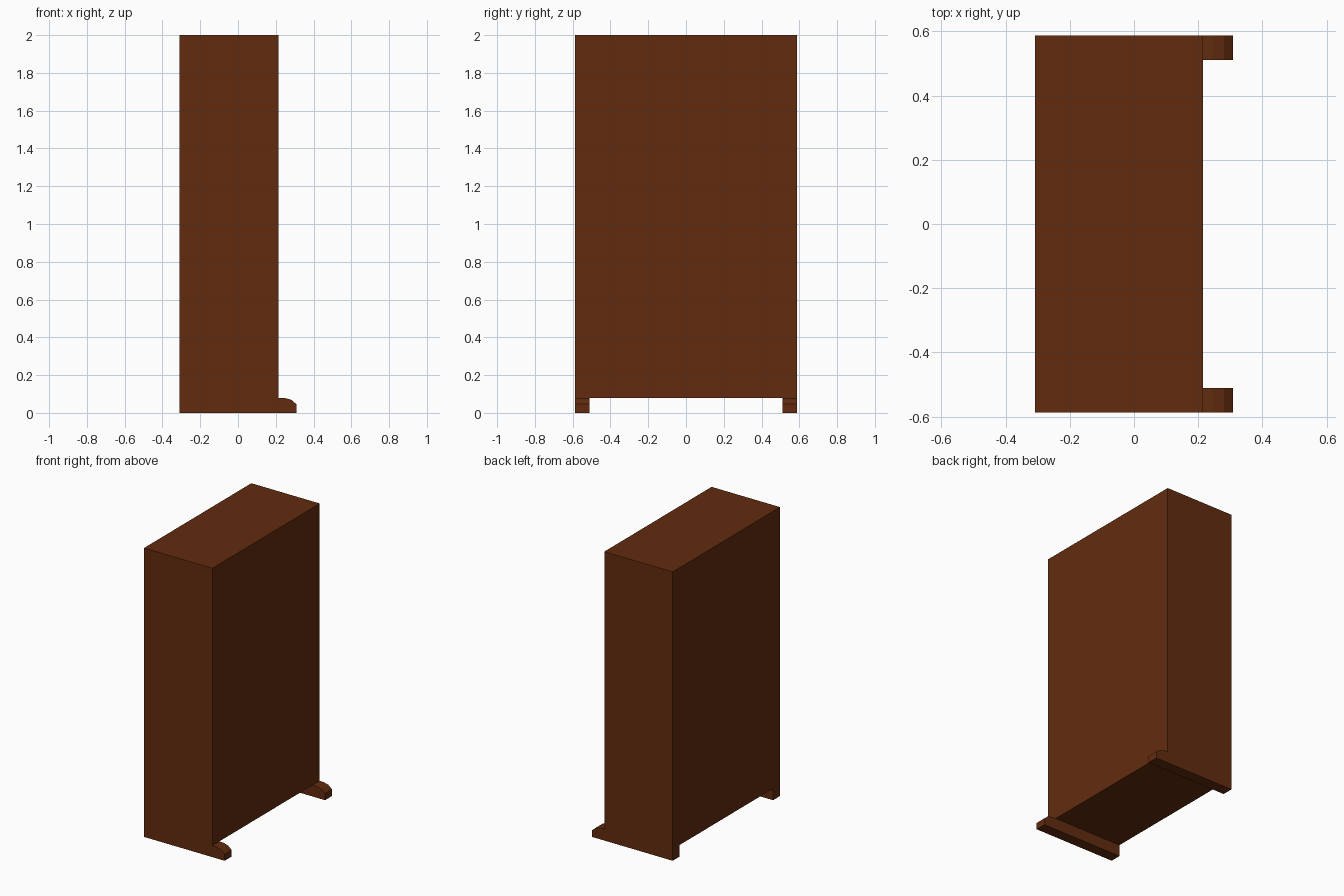
import bpy, bmesh

if "Cube" in bpy.data.objects:
    bpy.data.objects.remove(bpy.data.objects["Cube"])

wood = bpy.data.materials.new("dark brown wood")
wood.diffuse_color = (0.122, 0.025, 0.0045, 1)
wood.use_nodes = True
wood.node_tree.nodes["Principled BSDF"].inputs["Base Color"].default_value = wood.diffuse_color


def extrude_profile(name, profile, y0, y1):
    """Solid made by sweeping an x-z outline along y."""
    bm = bmesh.new()
    face = bm.faces.new([bm.verts.new((x, y0, z)) for x, z in profile])
    ext = bmesh.ops.extrude_face_region(bm, geom=[face])
    verts = [g for g in ext["geom"] if isinstance(g, bmesh.types.BMVert)]
    bmesh.ops.translate(bm, verts=verts, vec=(0, y1 - y0, 0))
    bmesh.ops.recalc_face_normals(bm, faces=bm.faces[:])
    mesh = bpy.data.meshes.new(name)
    bm.to_mesh(mesh)
    bm.free()
    mesh.materials.append(wood)
    obj = bpy.data.objects.new(name, mesh)
    bpy.context.collection.objects.link(obj)
    return obj


BACK, FRONT, TOE = -0.309, 0.215, 0.309
HALF, FOOT_W, FOOT_H = 0.587, 0.076, 0.08

# Tall closed cabinet body
extrude_profile("cabinet_body",
                [(BACK, FOOT_H), (FRONT, FOOT_H), (FRONT, 2), (BACK, 2)],
                -HALF, HALF)

# Runner feet with a rounded toe sticking out past the body
foot = [(BACK, 0), (TOE, 0), (TOE, 0.046), (0.281, 0.07),
        (0.246, 0.079), (FRONT, FOOT_H), (BACK, FOOT_H)]
for side, y0 in (("near", -HALF), ("far", HALF - FOOT_W)):
    extrude_profile(side + "_foot", foot, y0, y0 + FOOT_W)
